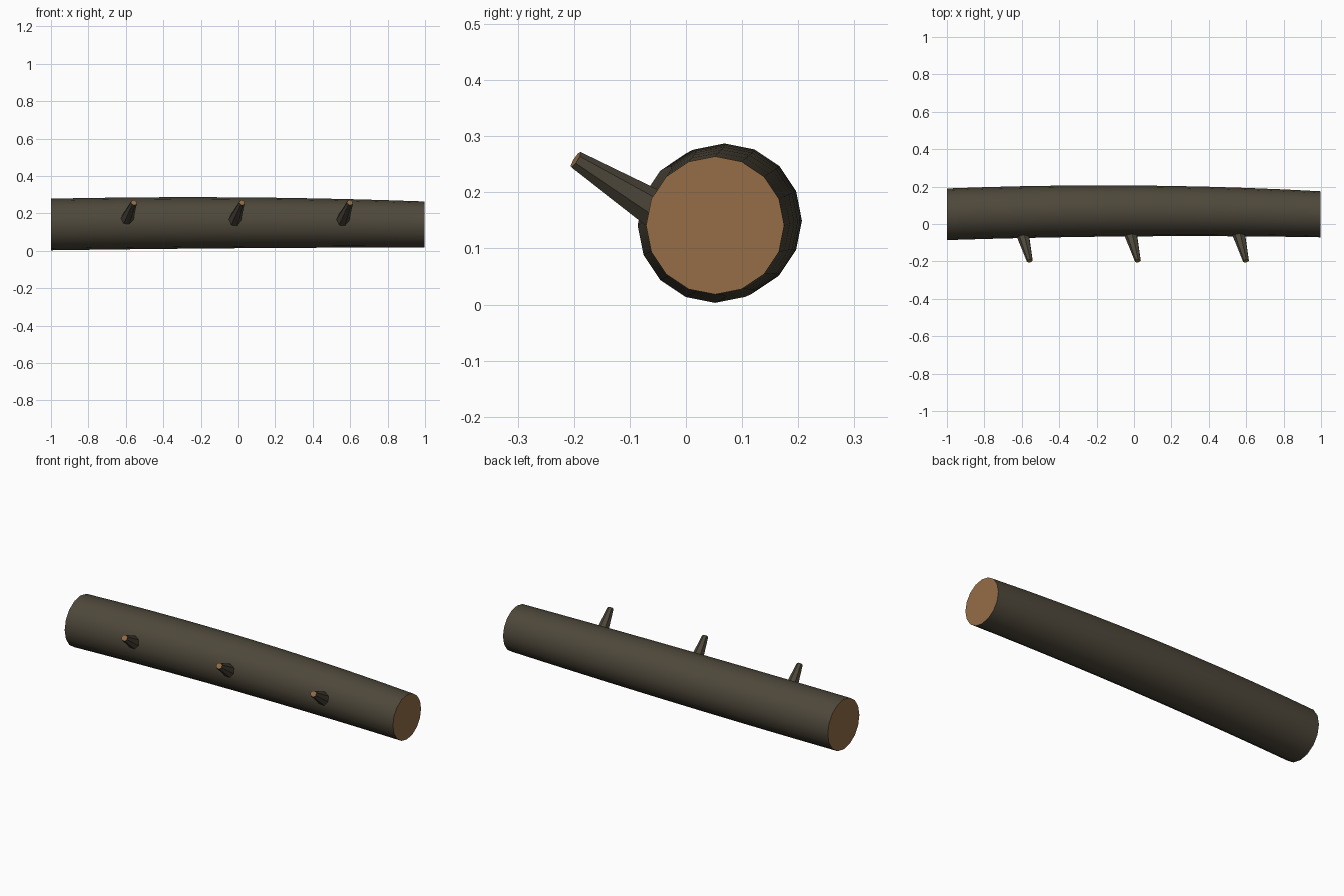
import bpy, bmesh, math
from mathutils import Vector

if "Cube" in bpy.data.objects:
    bpy.data.objects.remove(bpy.data.objects["Cube"])


def material(name, rgb):
    m = bpy.data.materials.new(name)
    m.diffuse_color = (*rgb, 1)
    m.use_nodes = True
    m.node_tree.nodes["Principled BSDF"].inputs["Base Color"].default_value = m.diffuse_color
    return m


bark = material("bark_brown", (0.076, 0.064, 0.043))
wood = material("cut_wood", (0.300, 0.155, 0.062))


def tube(name, rings, sides):
    """Loft rings of (centre, radius, u axis, v axis); ends capped in cut wood."""
    bm = bmesh.new()
    loops = []
    for c, r, u, v in rings:
        angles = [2 * math.pi * i / sides for i in range(sides)]
        loops.append([bm.verts.new(c + r * (math.cos(a) * u + math.sin(a) * v)) for a in angles])
    for a, b in zip(loops, loops[1:]):
        for i in range(sides):
            j = (i + 1) % sides
            bm.faces.new((a[i], a[j], b[j], b[i]))
    for end in (loops[0][::-1], loops[-1]):
        bm.faces.new(end).material_index = 1
    bmesh.ops.recalc_face_normals(bm, faces=bm.faces)
    me = bpy.data.meshes.new(name)
    bm.to_mesh(me)
    bm.free()
    me.materials.append(bark)
    me.materials.append(wood)
    ob = bpy.data.objects.new(name, me)
    bpy.context.collection.objects.link(ob)
    bpy.ops.object.select_all(action='DESELECT')
    ob.select_set(True)
    bpy.context.view_layer.objects.active = ob
    bpy.ops.object.shade_smooth_by_angle(angle=math.radians(40))
    return ob


# Log: slightly bowed trunk, thinner to the right
Y, Z = Vector((0, 1, 0)), Vector((0, 0, 1))
rings = []
for i in range(11):
    x = -1 + 0.2 * i
    bow = 1 - x * x
    centre = Vector((min(x, 0.997), 0.052 + 0.018 * bow, 0.141 + 0.009 * bow))
    radius = 0.1305 - 0.0075 * x + 0.0055 * bow
    rings.append((centre, radius, Y, Z))
tube("log", rings, 16)

# Three broken branch stubs on the front, pointing up and to the right
direction = Vector((0.036, -0.137, 0.086)).normalized()
u = direction.cross(Z).normalized()
v = u.cross(direction)
for n, x in enumerate((-0.557, 0.021, 0.599)):
    tip = Vector((x, -0.197, 0.258))
    base = tip - direction * 0.19
    tube(f"branch_stub_{n + 1}", [(base, 0.037, u, v), (tip, 0.0165, u, v)], 7)
